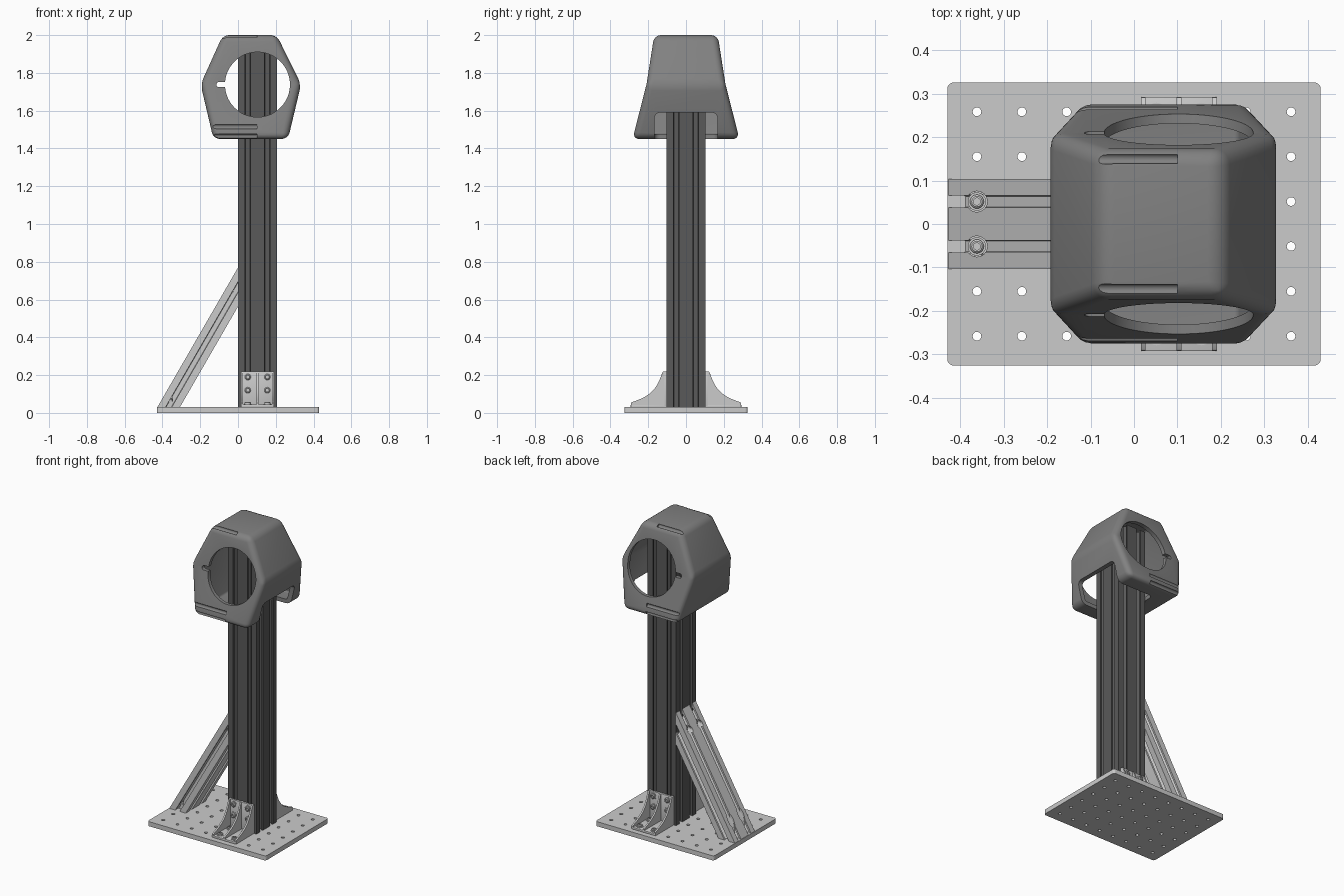
import bpy, bmesh, math
from mathutils import Vector, Matrix

if "Cube" in bpy.data.objects:
    bpy.data.objects.remove(bpy.data.objects["Cube"])


def make(name, bm):
    bmesh.ops.recalc_face_normals(bm, faces=bm.faces)
    me = bpy.data.meshes.new(name)
    bm.to_mesh(me)
    bm.free()
    ob = bpy.data.objects.new(name, me)
    bpy.context.collection.objects.link(ob)
    return ob


def loft(name, rings):
    """Skin equal-length rings of 3D points and cap both ends."""
    bm = bmesh.new()
    vs = [[bm.verts.new(p) for p in r] for r in rings]
    n = len(vs[0])
    for a, b in zip(vs, vs[1:]):
        for i in range(n):
            bm.faces.new((a[i], a[(i + 1) % n], b[(i + 1) % n], b[i]))
    bm.faces.new(vs[0][::-1])
    bm.faces.new(vs[-1])
    return make(name, bm)


def box(name, x0, x1, y0, y1, z0, z1):
    return loft(name, [[(x0, y0, z), (x1, y0, z), (x1, y1, z), (x0, y1, z)] for z in (z0, z1)])


def rods(name, spans, r, seg=24):
    """Cylinders between pairs of points, in one mesh."""
    bm = bmesh.new()
    for a, b in spans:
        a, b = Vector(a), Vector(b)
        m = Matrix.Translation((a + b) / 2) @ (b - a).to_track_quat('Z', 'Y').to_matrix().to_4x4()
        bmesh.ops.create_cone(bm, cap_ends=True, segments=seg, radius1=r, radius2=r,
                              depth=(b - a).length, matrix=m)
    return make(name, bm)


def apply(ob, mod):
    with bpy.context.temp_override(object=ob, active_object=ob, selected_objects=[ob]):
        bpy.ops.object.modifier_apply(modifier=mod.name)


def bevel(ob, width, seg=4):
    m = ob.modifiers.new("round", 'BEVEL')
    m.width, m.segments, m.limit_method = width, seg, 'ANGLE'
    m.angle_limit = math.radians(20)
    apply(ob, m)
    return ob


def cut(ob, cutter):
    m = ob.modifiers.new("cut", 'BOOLEAN')
    m.operation, m.solver, m.object = 'DIFFERENCE', 'EXACT', cutter
    apply(ob, m)
    bpy.data.objects.remove(cutter)


def paint(ob, name, grey):
    mat = bpy.data.materials.new(name)
    mat.diffuse_color = (grey, grey, grey, 1)
    mat.use_nodes = True
    mat.node_tree.nodes["Principled BSDF"].inputs["Base Color"].default_value = mat.diffuse_color
    ob.data.materials.clear()
    ob.data.materials.append(mat)


P = 0.1034           # hole pitch, also the extrusion module
T = 0.03             # base plate thickness


def slot_profile(nu, nv):
    """Outline of a slotted extrusion nu x nv modules, starting at (0, 0)."""
    pts = []
    shape = [(-.014, 0), (-.014, .012), (-.027, .012), (-.012, .034),
             (.012, .034), (.027, .012), (.014, .012), (.014, 0)]
    sides = [((0, 0), (1, 0), nu), ((nu * P, 0), (0, 1), nv),
             ((nu * P, nv * P), (-1, 0), nu), ((0, nv * P), (0, -1), nv)]
    for (ox, oy), (dx, dy), n in sides:
        pts.append((ox, oy))
        for k in range(n):
            for s, d in shape:
                t = (k + .5) * P + s
                pts.append((ox + dx * t - dy * d, oy + dy * t + dx * d))
    return pts


def bolt(name, loc, axis):
    prof = [(.021, 0), (.021, .004), (.016, .004), (.016, .011), (.012, .015),
            (.008, .015), (.008, .006)]
    q = Vector(axis).to_track_quat('Z', 'Y')
    loft(name, [[Vector(loc) + q @ Vector((r * math.cos(i * math.tau / 24),
                                           r * math.sin(i * math.tau / 24), h))
                 for i in range(24)] for r, h in prof])


# Perforated base plate with rounded corners
R = .014
outline = []
for k, (sx, sy) in enumerate(((1, 1), (-1, 1), (-1, -1), (1, -1))):
    for j in range(6):
        a = math.radians(90 * k + 18 * j)
        outline.append((sx * (.43 - R) + R * math.cos(a), sy * (.326 - R) + R * math.sin(a)))
plate = loft("base_plate", [[(x, y, z) for x, y in outline] for z in (0, T)])
cut(plate, rods("hole_cutter", [(((i - 3.5) * P, (j - 2.5) * P, -.1), ((i - 3.5) * P, (j - 2.5) * P, .1))
                                for i in range(8) for j in range(6)], .01, 20))

# Upright slotted post
post = loft("post", [[(u, v - P, z) for u, v in slot_profile(2, 2)] for z in (T, 1.92)])
paint(post, "dark_metal", .1)

# Diagonal brace, mitred against the plate and the post
S, TAN = math.sin(math.radians(60)), math.tan(math.radians(60))
low = [(-.427 + u / S, v - P, T) for u, v in slot_profile(1, 2)]
high = [(0, y, T - x * TAN) for x, y, z in low]
brace = loft("brace", [low, high])
for sy in (-1, 1):
    y = sy * P / 2
    cut(brace, rods("foot_pocket", [((-.362, y, .06), (-.362, y, .4))], .024))
    cut(brace, rods("top_pocket", [((-.025, y, .655), (-.3, y, .655))], .024))
    bolt("brace_foot_bolt", (-.362, y, .06), (0, 0, 1))
    bolt("brace_top_bolt", (-.025, y, .655), (-1, 0, 0))

# Gusset brackets on the front and back of the post
for s, side in ((-1, "front"), (1, "back")):
    def slab(name, d0, d1, z0, z1):
        a, b = sorted((s * d0, s * d1))
        bevel(box(f"{side}_{name}", .016, .191, a, b, z0, z1), .003, 2)
    slab("bracket_wall", P, .118, T, .22)
    slab("bracket_foot", P, .293, T, .044)
    web = [(.104, .032), (.292, .032), (.292, .052)]
    for k in range(11):       # shallow concave sweep from the foot tip to the wall top
        f = k / 10
        bow = .035 * math.sin(math.pi * f)
        web.append((.288 - .165 * f - .7 * bow, .056 + .162 * f - .7 * bow))
    web.append((.104, .22))
    for x in (.016, .098, .180):
        loft(f"{side}_bracket_web", [[(xx, s * d, z) for d, z in web] for xx in (x, x + .011)])
    for x in (P / 2, 1.5 * P):
        for z in (.12, .19):
            bolt(f"{side}_wall_bolt", (x, s * .116, z), (0, s, 0))
        for d in (1.5 * P, 2.5 * P):
            bolt(f"{side}_foot_bolt", (x, s * d, .043), (0, 0, 1))


# Hollow six-sided head, tapered towards the top
def head_form(name, t, r):
    lv = [(1.45 + t, -.13, .265, .283), (1.74, -.198, .334, .209), (2.0 - t, -.08, .205, .168)]
    ob = loft(name, [[(a + t, -h + t, z), (b - t, -h + t, z), (b - t, h - t, z), (a + t, h - t, z)]
                     for z, a, b, h in lv])
    return bevel(ob, r, 5)


head = head_form("head_shell", 0, .035)
cut(head, head_form("cavity", .026, .012))

# Round windows with a key slot, and a side notch that runs under to the post
cut(head, rods("window", [((.103, -.5, 1.738), (.103, .5, 1.738))], .172, 72))
cut(head, rods("key_end", [((-.1, -.5, 1.738), (-.1, .5, 1.738))], .014))
cut(head, box("key_slot", -.1, -.05, -.5, .5, 1.724, 1.752))
cut(head, bevel(box("notch", -.004, .5, -.167, .167, 1.3, 1.59), .03, 5))

# Grooves running in from the left side to the middle
cut(head, rods("groove", [((-.4, s * y, z), (.1, s * y, z)) for s in (-1, 1)
                          for y, z in ((.15, 1.994), (.269, 1.516), (.271, 1.464))], .012))
paint(head, "grey_plastic", .22)

# Smooth shading with sharp edges kept
for ob in bpy.data.objects:
    ob.select_set(True)
bpy.context.view_layer.objects.active = head
bpy.ops.object.shade_smooth_by_angle(angle=math.radians(30))
